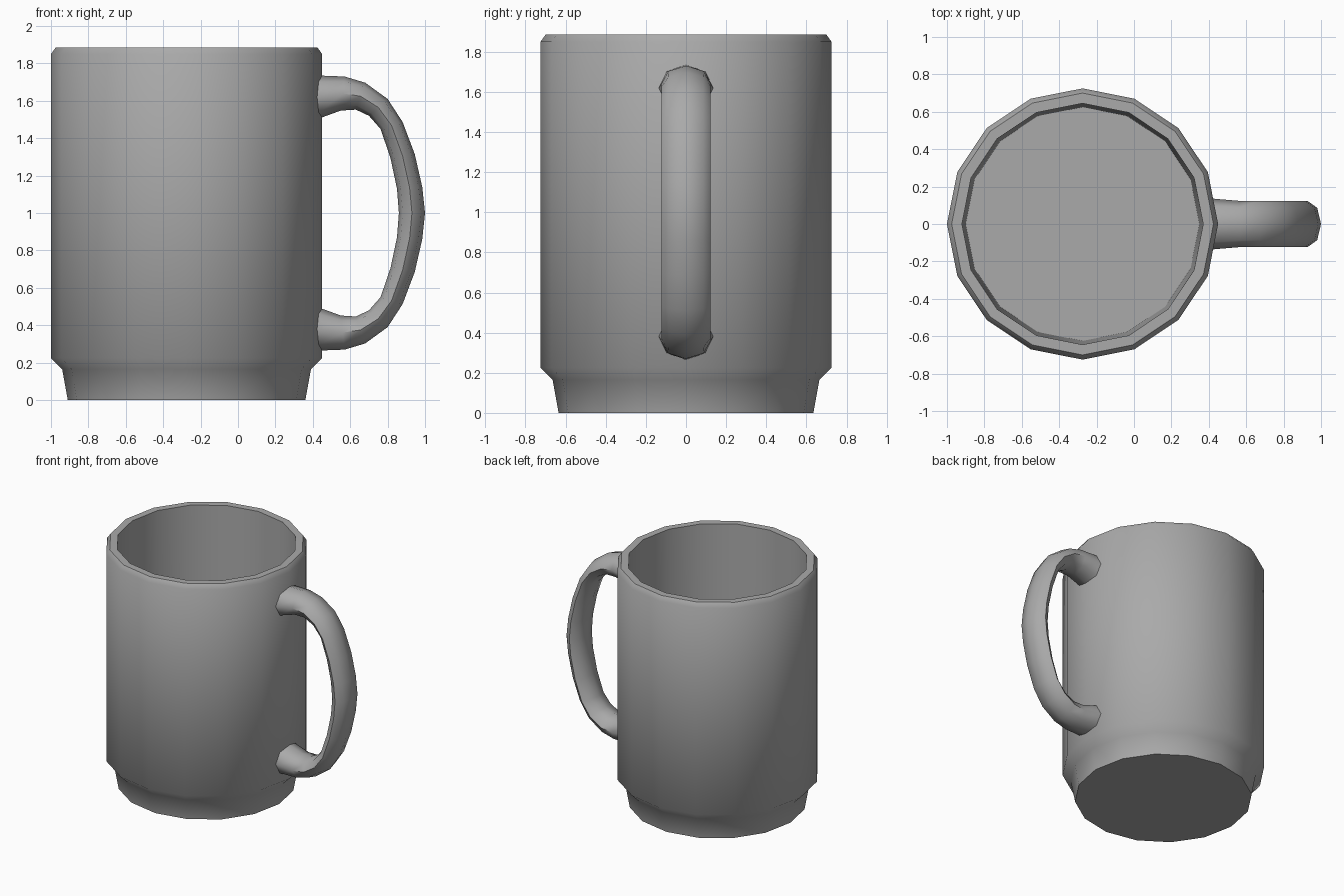
import bpy, bmesh, math
from mathutils import Vector

if "Cube" in bpy.data.objects:
    bpy.data.objects.remove(bpy.data.objects["Cube"])

CX = -0.275   # body axis
grey = bpy.data.materials.new("mug grey")
grey.diffuse_color = (0.4, 0.4, 0.4, 1)
grey.use_nodes = True
grey.node_tree.nodes["Principled BSDF"].inputs["Base Color"].default_value = grey.diffuse_color


def make(name, rings, closed_angle):
    """Skin a list of equal-sized vertex rings and cap both ends."""
    bm = bmesh.new()
    loops = [[bm.verts.new(p) for p in ring] for ring in rings]
    n = len(loops[0])
    for a, b in zip(loops, loops[1:]):
        for i in range(n):
            j = (i + 1) % n
            bm.faces.new((a[i], a[j], b[j], b[i]))
    bm.faces.new(loops[0])
    bm.faces.new(loops[-1])
    bmesh.ops.recalc_face_normals(bm, faces=bm.faces)
    me = bpy.data.meshes.new(name)
    bm.to_mesh(me)
    bm.free()
    me.materials.append(grey)
    ob = bpy.data.objects.new(name, me)
    bpy.context.collection.objects.link(ob)
    bpy.ops.object.select_all(action='DESELECT')
    ob.select_set(True)
    bpy.context.view_layer.objects.active = ob
    bpy.ops.object.shade_smooth_by_angle(angle=math.radians(closed_angle))
    return ob


# Cup body: (radius, z) profile from the underside, over the rim, to the inner floor
profile = [(0.635, 0), (0.665, 0.165), (0.725, 0.225), (0.725, 1.85),
           (0.70, 1.885), (0.645, 1.885), (0.625, 0.14)]
make("cup_body", [[(CX + r * math.cos(math.tau * i / 16),
                    r * math.sin(math.tau * i / 16), z) for i in range(16)]
                  for r, z in profile], 50)

# Handle: outer x, z, inner x, z, half width; upper half, mirrored about z = 1
half = [(0.40, 1.737, 0.40, 1.498, 0.138), (0.44, 1.735, 0.44, 1.508, 0.134),
        (0.57, 1.73, 0.55, 1.548, 0.124), (0.68, 1.697, 0.63, 1.553, 0.122),
        (0.80, 1.61, 0.70, 1.52, 0.122), (0.88, 1.487, 0.762, 1.45, 0.122),
        (0.945, 1.315, 0.815, 1.295, 0.122), (0.985, 1.14, 0.85, 1.13, 0.122),
        (1.0, 1.0, 0.86, 1.0, 0.122)]
stations = half + [(a, 2 - b, c, 2 - d, w) for a, b, c, d, w in half[-2::-1]]
rings = []
for ox, oz, ix, iz, w in stations:
    outer, inner = Vector((ox, 0, oz)), Vector((ix, 0, iz))
    mid, arm = (outer + inner) / 2, (outer - inner) / 2
    rings.append([mid + arm * math.cos(k * math.pi / 4)
                  + Vector((0, w * math.sin(k * math.pi / 4), 0)) for k in range(8)])
make("handle", rings, 60)
